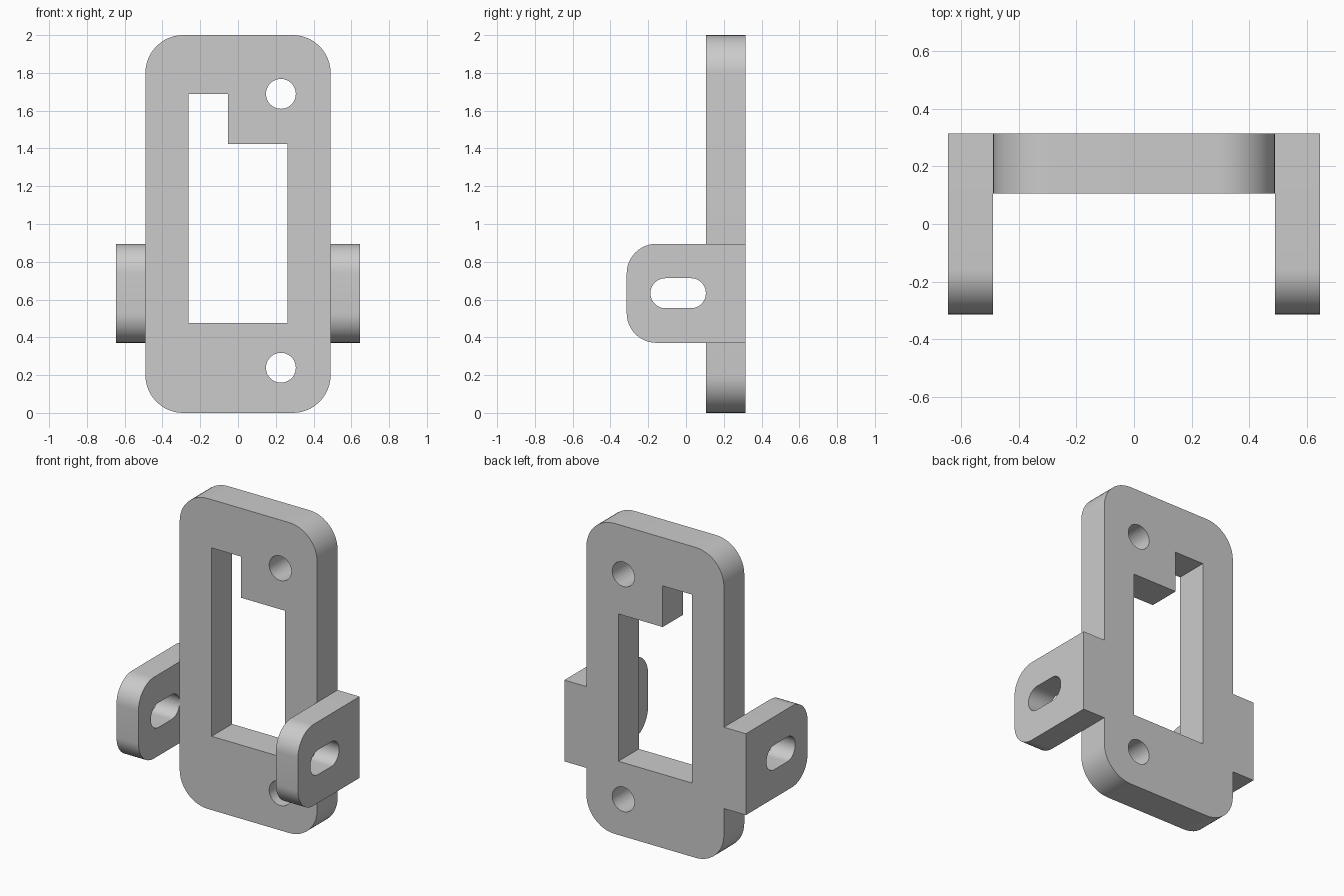
import bpy, bmesh
from math import sin, cos, pi, radians
from mathutils import Vector

cube = bpy.data.objects.get("Cube")
if cube:
    bpy.data.objects.remove(cube, do_unlink=True)

grey = bpy.data.materials.new("light grey")
grey.use_nodes = True
colour = (0.6, 0.6, 0.6, 1)
grey.diffuse_color = colour
grey.node_tree.nodes["Principled BSDF"].inputs["Base Color"].default_value = colour


def rounded(u0, u1, v0, v1, radii, steps=12):
    """Rectangle outline; radii for the corners low-low, high-low, high-high, low-high."""
    corners = [(u0, v0, 1, 1), (u1, v0, -1, 1), (u1, v1, -1, -1), (u0, v1, 1, -1)]
    points = []
    for i, ((u, v, su, sv), r) in enumerate(zip(corners, radii)):
        if r == 0:
            points.append((u, v))
            continue
        for s in range(steps + 1):
            a = pi + (i + s / steps) * pi / 2
            points.append((u + su * r + r * cos(a), v + sv * r + r * sin(a)))
    return points


def circle(u, v, r, steps=48):
    return [(u + r * cos(2 * pi * s / steps), v + r * sin(2 * pi * s / steps))
            for s in range(steps)]


def solid(name, outlines, place, push):
    """Fill the first outline, leave the others as holes, and extrude it."""
    bm = bmesh.new()
    edges = []
    for outline in outlines:
        verts = [bm.verts.new(place(u, v)) for u, v in outline]
        edges += [bm.edges.new((a, b)) for a, b in zip(verts, verts[1:] + verts[:1])]
    bmesh.ops.triangle_fill(bm, edges=edges, use_beauty=True)
    out = bmesh.ops.extrude_face_region(bm, geom=bm.faces[:], use_keep_orig=True)
    moved = [g for g in out["geom"] if isinstance(g, bmesh.types.BMVert)]
    bmesh.ops.translate(bm, verts=moved, vec=Vector(push))
    bmesh.ops.recalc_face_normals(bm, faces=bm.faces[:])
    mesh = bpy.data.meshes.new(name)
    bm.to_mesh(mesh)
    bm.free()
    mesh.materials.append(grey)
    obj = bpy.data.objects.new(name, mesh)
    bpy.context.collection.objects.link(obj)
    bpy.ops.object.select_all(action="DESELECT")
    obj.select_set(True)
    bpy.context.view_layer.objects.active = obj
    bpy.ops.object.shade_smooth_by_angle(angle=radians(30))


half_width, front, back = 0.49, 0.106, 0.314
hole_r, tab_t = 0.079, 0.157

# Mounting plate with a stepped window and two screw holes
window = [(-0.262, 0.475), (0.262, 0.475), (0.262, 1.424),
          (-0.054, 1.424), (-0.054, 1.689), (-0.262, 1.689)]
plate = [rounded(-half_width, half_width, 0, 2, [0.2] * 4), window,
         circle(0.227, 1.689, hole_r), circle(0.227, 0.239, hole_r)]
solid("mounting_plate", plate, lambda x, z: (x, front, z), (0, back - front, 0))

# Side tabs with rounded front corners and an adjusting slot
tab = [rounded(-back, back, 0.371, 0.895, [tab_t, 0, 0, tab_t]),
       rounded(-0.188, 0.105, 0.554, 0.713, [hole_r] * 4)]
for side, sign in (("left", 1), ("right", -1)):
    solid(side + "_tab", tab, lambda y, z: (sign * half_width, y, z), (sign * tab_t, 0, 0))
